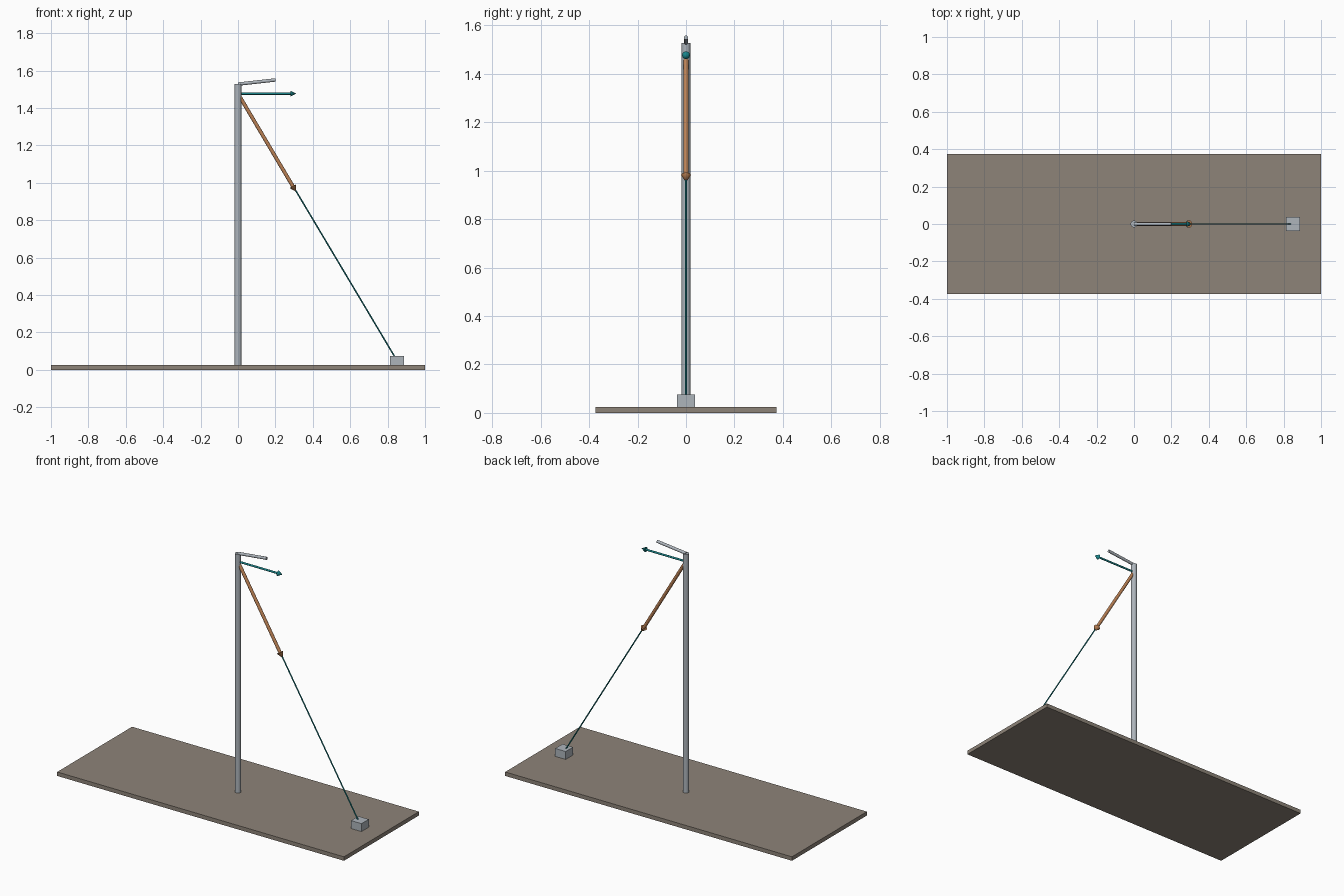
import bpy
from mathutils import Vector

cube = bpy.data.objects.get("Cube")
if cube:
    bpy.data.objects.remove(cube, do_unlink=True)


def material(name, rgb):
    m = bpy.data.materials.new(name)
    m.use_nodes = True
    m.diffuse_color = (*rgb, 1)
    m.node_tree.nodes["Principled BSDF"].inputs["Base Color"].default_value = (*rgb, 1)
    return m


earth = material("earth_brown", (0.27, 0.23, 0.19))
steel = material("steel_grey", (0.42, 0.46, 0.50))
teal = material("teal", (0.01, 0.24, 0.26))
copper = material("copper_orange", (0.50, 0.22, 0.09))


def finish(name, mat, smooth=False):
    ob = bpy.context.object
    ob.name = name
    ob.data.materials.append(mat)
    if smooth:
        bpy.ops.object.shade_smooth_by_angle()
    return ob


def box(name, mat, centre, size):
    bpy.ops.mesh.primitive_cube_add(size=1, location=centre)
    bpy.context.object.scale = size
    bpy.ops.object.transform_apply(location=False, rotation=False, scale=True)
    finish(name, mat)


def rod(name, mat, start, end, r1, r2=None, sides=24):
    """Round bar, or a cone when the end radius differs."""
    a, b = Vector(start), Vector(end)
    bpy.ops.mesh.primitive_cone_add(
        vertices=sides, radius1=r1, radius2=r1 if r2 is None else r2,
        depth=(b - a).length, location=(a + b) / 2,
        rotation=(b - a).to_track_quat('Z', 'Y').to_euler())
    finish(name, mat, smooth=True)


def arrow(name, mat, start, tip, radius, head_radius, head_length):
    a, b = Vector(start), Vector(tip)
    neck = b - (b - a).normalized() * head_length
    rod(name + "_shaft", mat, a, neck, radius)
    rod(name + "_head", mat, neck, b, head_radius, 0)


# Ground slab and anchor block
box("ground_slab", earth, (0, 0, 0.0125), (2, 0.746, 0.025))
box("anchor_block", steel, (0.85, 0, 0.05), (0.073, 0.073, 0.05))

# Pole with a slightly raised side arm
rod("pole", steel, (0, 0, 0.025), (0, 0, 1.528), 0.0185)
rod("side_arm", steel, (0, 0, 1.528), (0.2, 0, 1.55), 0.009)

# Guy wire from the pole to the anchor
attach = (0, 0, 1.477)
rod("guy_wire", teal, attach, (0.85, 0, 0.05), 0.004, sides=12)

# Force arrows: sideways pull and tension along the wire
arrow("side_pull_arrow", teal, attach, (0.31, 0, 1.477), 0.006, 0.016, 0.03)
arrow("tension_arrow", copper, attach, (0.311, 0, 0.952), 0.010, 0.02, 0.035)
